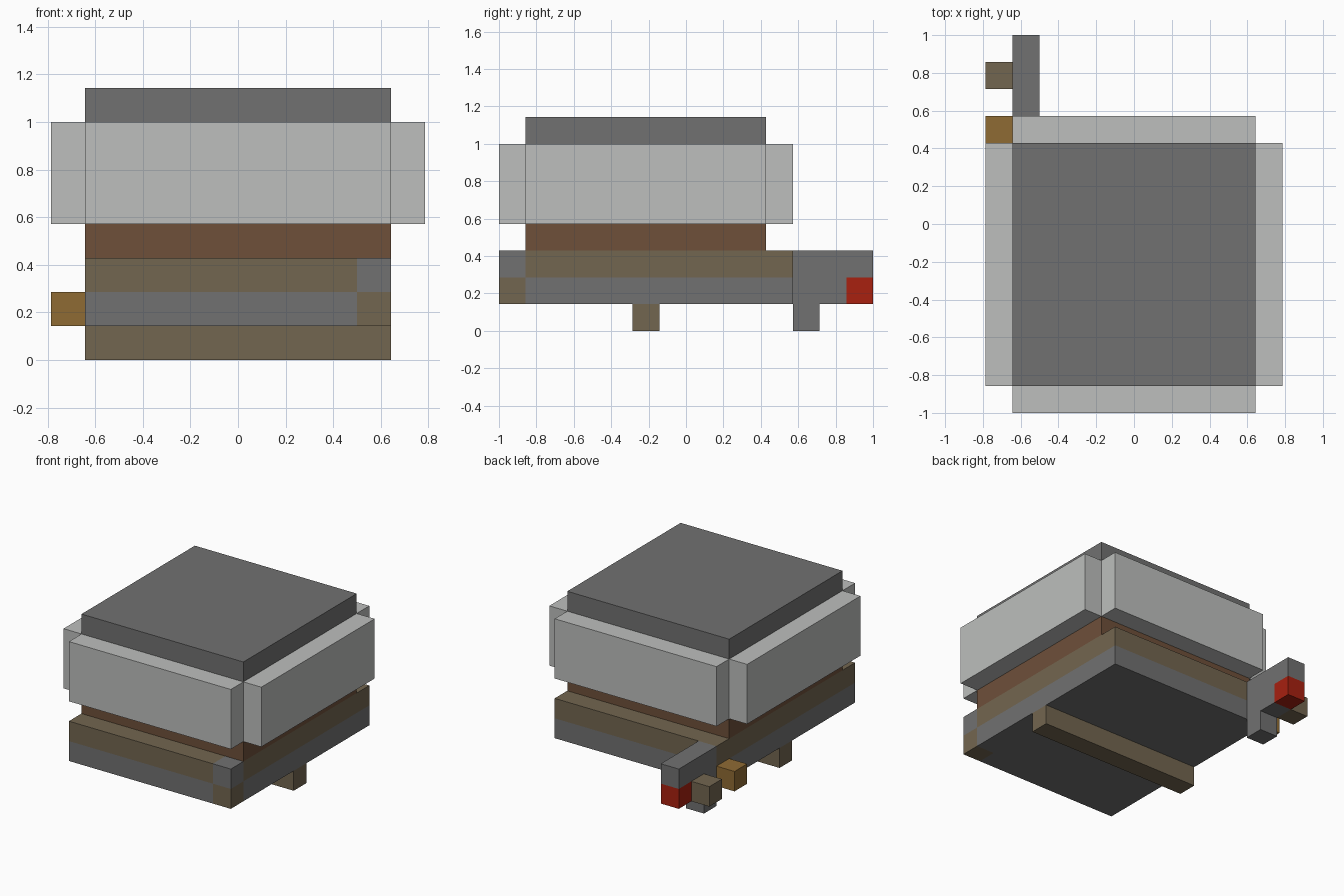
import bpy, bmesh
from mathutils import Vector

cube = bpy.data.objects.get("Cube")
if cube:
    bpy.data.objects.remove(cube, do_unlink=True)

# The model sits on a block grid, 11 x 14 x 8 cells
UNIT = 1 / 7
ORIGIN = Vector((5.5, 7, 0))


def material(name, r, g, b):
    m = bpy.data.materials.new(name)
    m.use_nodes = True
    m.diffuse_color = (r, g, b, 1)
    m.node_tree.nodes["Principled BSDF"].inputs["Base Color"].default_value = (r, g, b, 1)
    return m


GREY = material("dark_grey", 0.165, 0.165, 0.165)
PALE = material("pale_grey", 0.51, 0.52, 0.51)
BROWN = material("brown", 0.156, 0.08, 0.042)
TAN = material("tan", 0.171, 0.133, 0.08)
OCHRE = material("ochre", 0.275, 0.147, 0.034)
RED = material("red", 0.392, 0.015, 0.005)


def block(name, low, high, mats, cuts=(), rule=None):
    """Box between two grid corners; cuts are (axis, position), rule picks a face's material."""
    low, high = Vector(low), Vector(high)
    bm = bmesh.new()
    bmesh.ops.create_cube(bm, size=1)
    for v in bm.verts:
        v.co = (low + high) / 2 + v.co * (high - low)
    for axis, pos in cuts:
        normal = Vector((0, 0, 0))
        normal[axis] = 1
        bmesh.ops.bisect_plane(bm, geom=bm.verts[:] + bm.edges[:] + bm.faces[:],
                               plane_co=normal * pos, plane_no=normal)
    if rule:
        for f in bm.faces:
            f.material_index = int(rule(f.calc_center_median()))
    for v in bm.verts:
        v.co = (v.co - ORIGIN) * UNIT
    mesh = bpy.data.meshes.new(name)
    bm.to_mesh(mesh)
    bm.free()
    for m in mats:
        mesh.materials.append(m)
    obj = bpy.data.objects.new(name, mesh)
    bpy.context.collection.objects.link(obj)
    return obj


# Core: brown waist below, grey lid on top
block("core_and_lid", (1, 1, 3), (10, 10, 8), [GREY, BROWN], [(2, 4)], lambda c: c.z < 4)

# Four pale panels around the core
block("front_panel", (1, 0, 4), (10, 1, 7), [PALE])
block("back_panel", (1, 10, 4), (10, 11, 7), [PALE])
block("right_panel", (0, 1, 4), (1, 10, 7), [PALE])
block("left_panel", (10, 1, 4), (11, 10, 7), [PALE])

# Base: tan over grey, swapped at one front corner
block("base", (1, 0, 1), (10, 11, 3), [GREY, TAN], [(0, 9), (1, 1), (2, 2)],
      lambda c: (c.z > 2) != (c.x > 9 and c.y < 1))
block("base_axle", (1, 5, 0), (10, 6, 1), [TAN])

# Rear arm with red tip, foot, and side pegs
block("rear_arm", (1, 11, 1), (2, 14, 3), [GREY, RED], [(1, 13), (2, 2)],
      lambda c: c.y > 13 and c.z < 2)
block("arm_foot", (1, 11, 0), (2, 12, 1), [GREY])
block("arm_peg", (0, 12, 1), (1, 13, 2), [TAN])
block("side_peg", (0, 10, 1), (1, 11, 2), [OCHRE])
